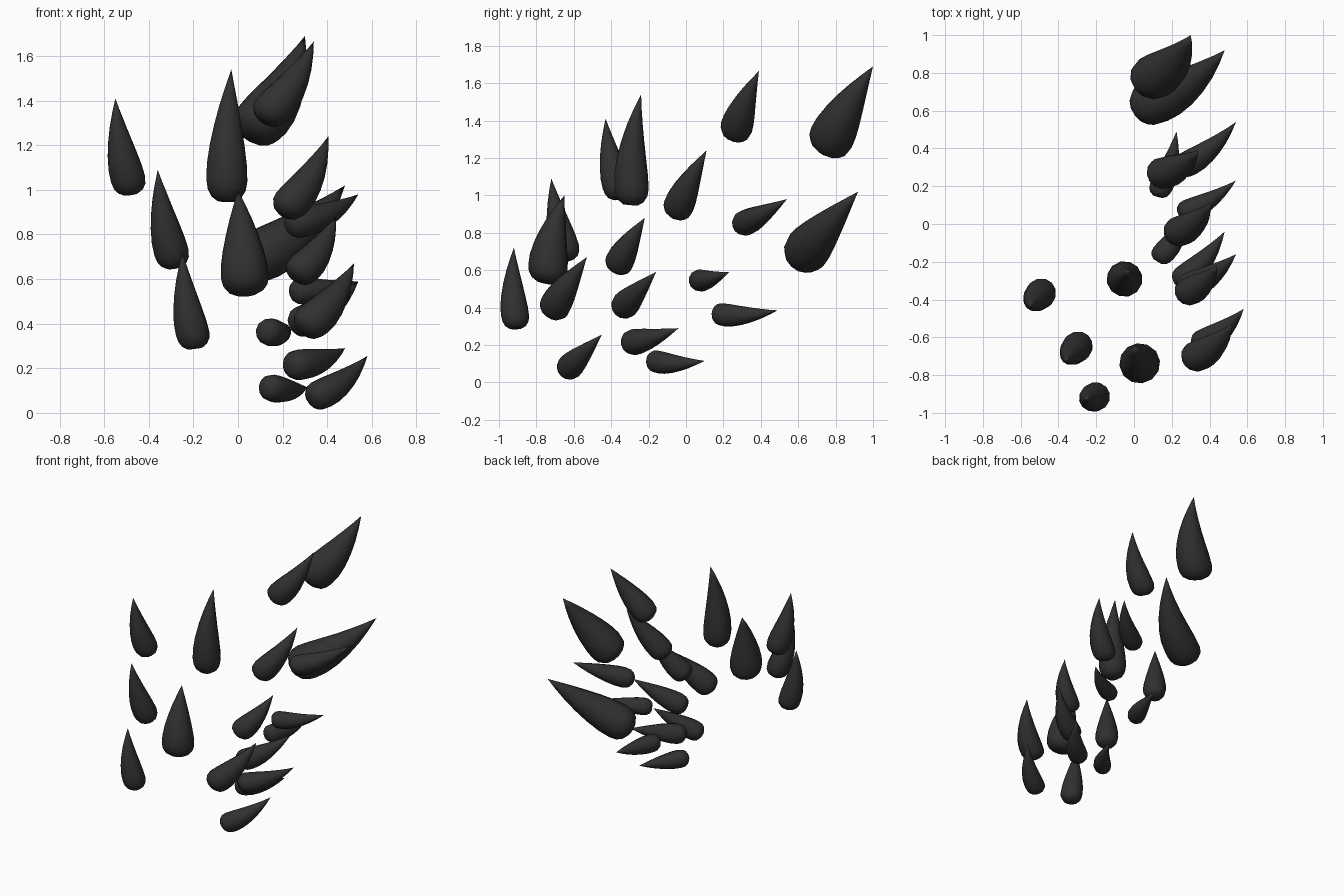
import bpy, bmesh, math
from mathutils import Vector

if "Cube" in bpy.data.objects:
    bpy.data.objects.remove(bpy.data.objects["Cube"])

mat = bpy.data.materials.new("dark_horn")
mat.diffuse_color = (0.03, 0.03, 0.03, 1)
mat.use_nodes = True
mat.node_tree.nodes["Principled BSDF"].inputs["Base Color"].default_value = mat.diffuse_color

SIDES = 12
# (position along spike, relative radius): domed root, long taper
PROFILE = [(0, .42), (.035, .74), (.09, .93), (.16, 1), (.28, .97), (.42, .85),
           (.57, .67), (.72, .46), (.87, .22)]


def spike(name, base, tip, r, bend=0.055):
    """Curved horn: base = centre of thickest ring, r = its radius."""
    base, tip = Vector(base), Vector(tip)
    axis = (tip - base).normalized()
    root = base - axis * r * 0.75
    length = (tip - root).length
    # belly bulges outward, forward and down, so the tip hooks back and up
    side = max(-1, min(1, base.x * 6))
    belly = Vector((side, -1, -1))
    belly = (belly - axis * belly.dot(axis)).normalized()
    across = axis.cross(belly)

    def centre(t):
        s = max(0, (t - .12) / .88)
        return root + axis * length * t + belly * length * bend * 4 * s * (1 - s)

    bm = bmesh.new()
    rings = []
    for t, k in PROFILE:
        ring = []
        for i in range(SIDES):
            a = 2 * math.pi * i / SIDES
            ring.append(bm.verts.new(
                centre(t) + (belly * math.cos(a) + across * math.sin(a)) * r * k))
        rings.append(ring)
    point = bm.verts.new(tip)
    bm.faces.new(rings[0])
    for a, b in zip(rings, rings[1:]):
        for i in range(SIDES):
            j = (i + 1) % SIDES
            bm.faces.new((a[i], a[j], b[j], b[i]))
    for i in range(SIDES):
        bm.faces.new((rings[-1][i], rings[-1][(i + 1) % SIDES], point))
    bmesh.ops.recalc_face_normals(bm, faces=bm.faces)
    for f in bm.faces:
        f.smooth = True
    me = bpy.data.meshes.new(name)
    bm.to_mesh(me)
    bm.free()
    me.materials.append(mat)
    bpy.context.collection.objects.link(bpy.data.objects.new(name, me))


# upright spikes at the front and left
upright = [
    ((-.05, -.29, 1.02), (-.03, -.24, 1.54), .095),
    ((-.49, -.365, 1.04), (-.55, -.43, 1.41), .08),
    ((-.295, -.645, .71), (-.36, -.72, 1.09), .08),
    ((.03, -.735, .61), (0, -.65, 1.0), .108),
    ((-.2, -.912, .345), (-.25, -.92, .72), .077),
]
# spikes sweeping to the right and back, top to bottom
swept = [
    ((.10, .78, 1.31), (.30, 1.0, 1.69), .123),
    ((.15, .27, 1.36), (.34, .39, 1.665), .087),
    ((.09, .64, .70), (.48, .92, 1.02), .123),
    ((.235, -.04, .94), (.405, .11, 1.24), .083),
    ((.27, .31, .85), (.54, .54, .98), .07),
    ((.29, -.355, .645), (.44, -.22, .88), .078),
    ((.33, -.70, .41), (.52, -.53, .67), .085),
    ((.29, -.33, .41), (.54, -.16, .59), .074),
    ((.28, .07, .545), (.54, .23, .59), .06),
    ((.14, .19, .363), (.225, .49, .385), .063),
    ((.265, -.285, .215), (.48, -.04, .29), .07),
    ((.15, -.16, .112), (.31, .10, .115), .062),
    ((.365, -.625, .08), (.58, -.45, .255), .07),
]
for i, s in enumerate(upright, 1):
    spike(f"upright_spike_{i}", *s, bend=0.035)
for i, s in enumerate(swept, 1):
    spike(f"swept_spike_{i}", *s)
